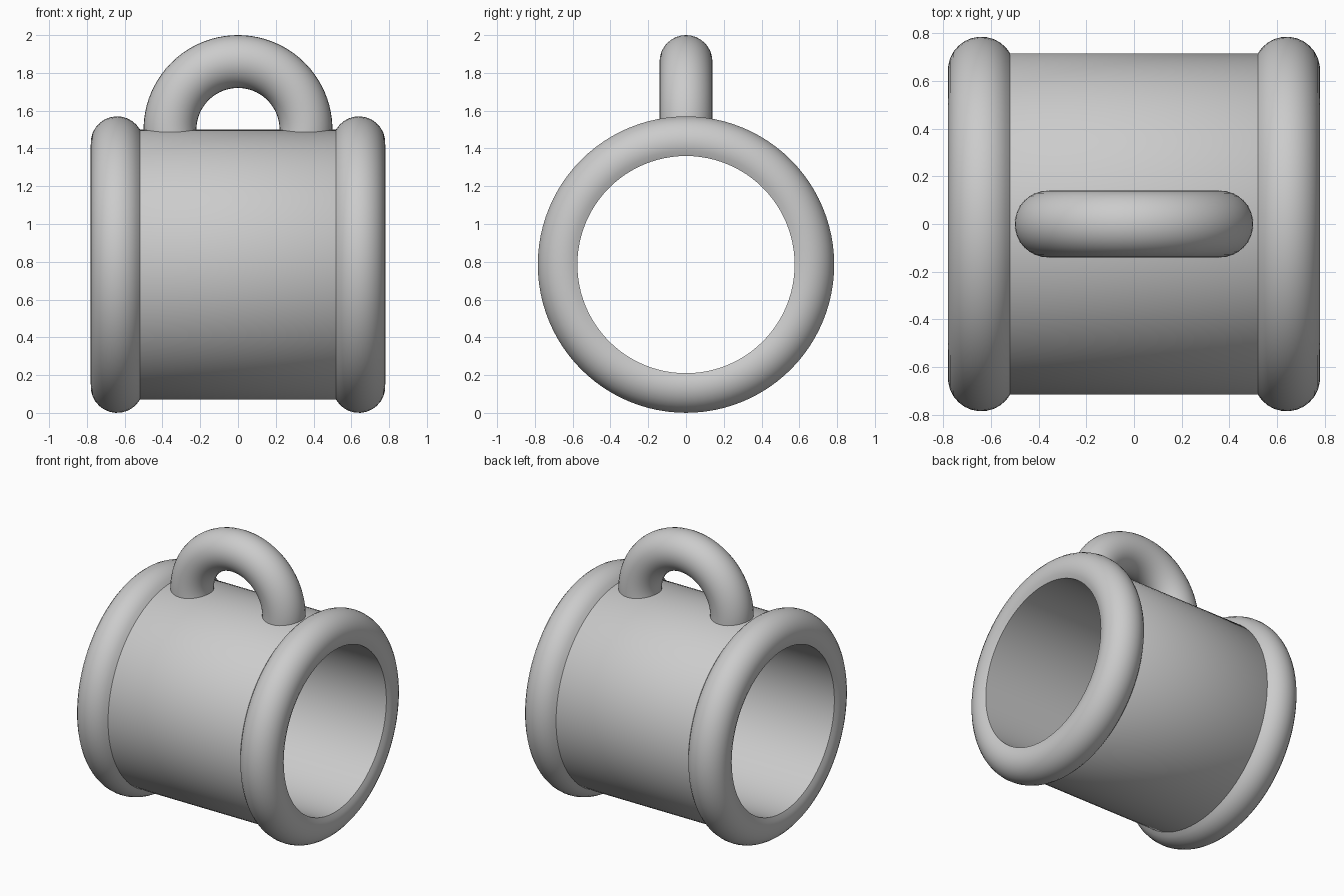
import bpy, bmesh, math
from mathutils import Vector

cube = bpy.data.objects.get("Cube")
if cube:
    bpy.data.objects.remove(cube, do_unlink=True)

AXIS_Z = 0.785          # height of the barrel axis
OUTER, BORE = 0.715, 0.575
RIM_X, RIM_MAJOR, RIM_MINOR = 0.64, 0.645, 0.14
HANDLE_Z, HANDLE_MAJOR, HANDLE_MINOR = 1.5, 0.36, 0.14

GREY = (0.6, 0.6, 0.6, 1.0)
grey = bpy.data.materials.new("plain grey")
grey.use_nodes = True
grey.diffuse_color = GREY
grey.node_tree.nodes["Principled BSDF"].inputs["Base Color"].default_value = GREY


def spin_part(name, points, closed, center, axis, angle, steps, cap=False):
    """Spin a profile about an axis into a smooth-shaded object."""
    bm = bmesh.new()
    verts = [bm.verts.new(p) for p in points]
    pairs = list(zip(verts, verts[1:]))
    if closed:
        pairs.append((verts[-1], verts[0]))
    edges = [bm.edges.new(p) for p in pairs]
    bmesh.ops.spin(bm, geom=verts + edges, cent=center, axis=axis,
                   angle=angle, steps=steps, use_duplicate=False)
    bmesh.ops.remove_doubles(bm, verts=bm.verts, dist=1e-4)
    if cap:
        bmesh.ops.holes_fill(bm, edges=[e for e in bm.edges if e.is_boundary], sides=0)
    bmesh.ops.recalc_face_normals(bm, faces=bm.faces)
    mesh = bpy.data.meshes.new(name)
    bm.to_mesh(mesh)
    bm.free()
    mesh.materials.append(grey)
    obj = bpy.data.objects.new(name, mesh)
    bpy.context.collection.objects.link(obj)
    bpy.ops.object.select_all(action='DESELECT')
    obj.select_set(True)
    bpy.context.view_layer.objects.active = obj
    bpy.ops.object.shade_smooth_by_angle(angle=math.radians(30))
    return obj


def lathe(name, profile, closed):
    """Turn (x, radius) points about the barrel axis."""
    points = [(x, 0, AXIS_Z + r) for x, r in profile]
    return spin_part(name, points, closed, (0, 0, AXIS_Z), (1, 0, 0), math.tau, 96)


# Rim cross-section: rounded bead from the bore edge over to the outer wall
rim_arc = []
for i in range(15):
    a = math.radians(-30 + 180 * i / 14)
    rim_arc.append((RIM_X + RIM_MINOR * math.cos(a), RIM_MAJOR + RIM_MINOR * math.sin(a)))
bore_x, wall_x = rim_arc[0][0], rim_arc[-1][0]

# Hollow barrel, its ends hidden inside the rims
lathe("barrel", [(-bore_x, BORE), (bore_x, BORE), (wall_x, OUTER), (-wall_x, OUTER)], True)

# Rounded rims at both ends
for name, side in (("left_rim", 1), ("right_rim", -1)):
    lathe(name, [(side * x, r) for x, r in rim_arc], False)

# Arched handle, its feet sunk into the barrel wall
sink = math.radians(10)
radial = Vector((math.cos(sink), 0, -math.sin(sink)))
center = Vector((0, 0, HANDLE_Z))
ring = []
for i in range(32):
    a = math.tau * i / 32
    ring.append(center + radial * (HANDLE_MAJOR + HANDLE_MINOR * math.cos(a))
                + Vector((0, HANDLE_MINOR * math.sin(a), 0)))
spin_part("handle", ring, True, center, (0, -1, 0), math.pi + 2 * sink, 48, cap=True)
